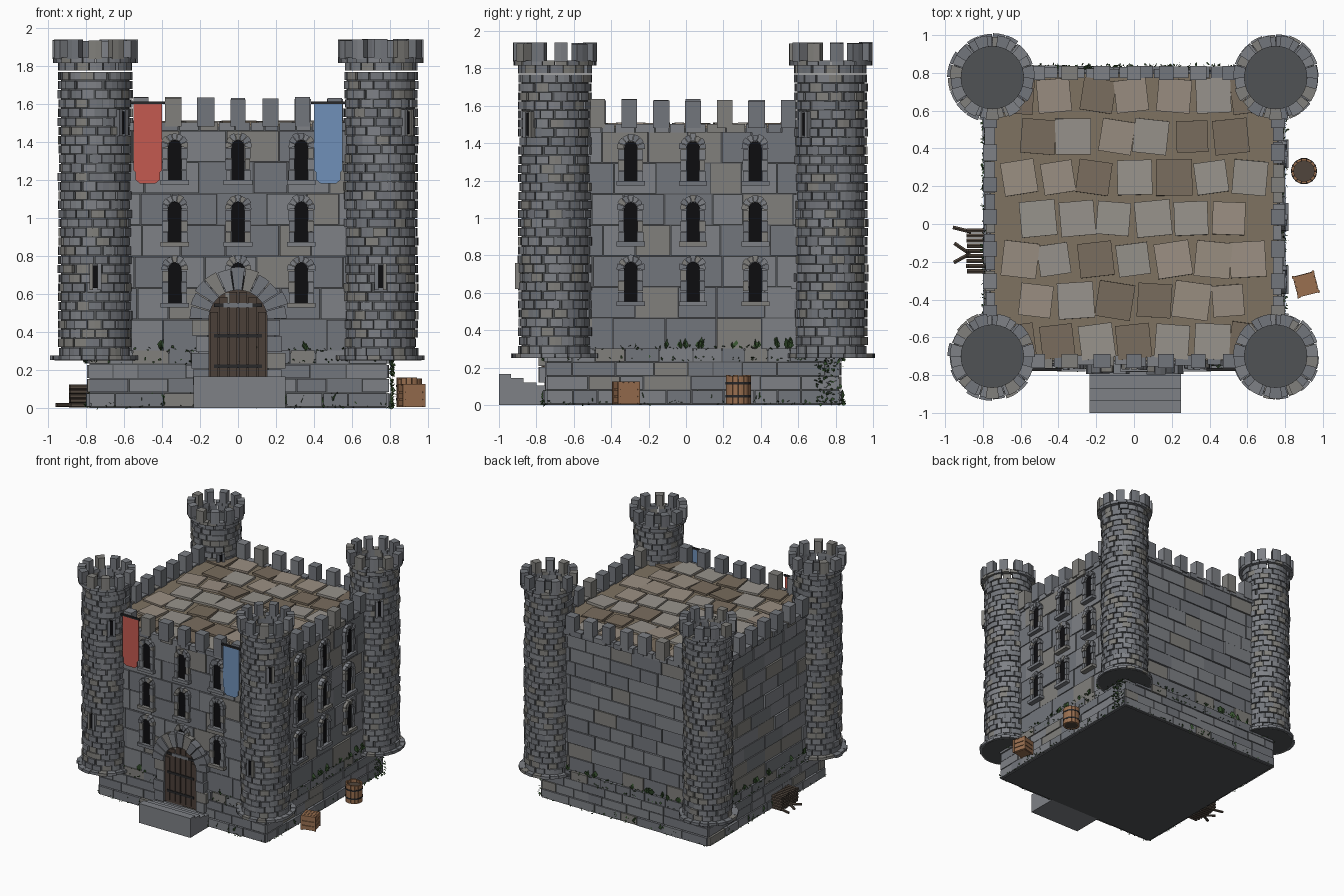
import bpy, bmesh, random
from math import sin, cos, pi, radians
from mathutils import Matrix, Vector

if "Cube" in bpy.data.objects:
    bpy.data.objects.remove(bpy.data.objects["Cube"])

random.seed(7)
R = random.uniform
CY = 0.0375            # centre of the keep in y
COLORS = {
    'stone_a': (.17, .18, .20), 'stone_b': (.21, .22, .24), 'stone_c': (.22, .215, .20),
    'dark': (.08, .085, .09), 'black': (.004, .004, .005), 'roof': (.21, .17, .12),
    'slab_a': (.32, .27, .22), 'slab_b': (.31, .29, .26), 'slab_c': (.19, .15, .11),
    'red': (.55, .10, .08), 'blue': (.16, .28, .48), 'wood': (.32, .16, .08),
    'door': (.07, .05, .04), 'log': (.08, .06, .045), 'iron': (.02, .02, .022),
    'leaf': (.04, .09, .03)}
MATS = {}
for n, c in COLORS.items():
    MATS[n] = bpy.data.materials.new(n)
    MATS[n].diffuse_color = (*c, 1)
NAMES = list(COLORS)
STONE = ['stone_a', 'stone_a', 'stone_b', 'stone_b', 'stone_c']
I = Matrix.Identity(4)


class Part:
    """Collects prisms into one named mesh object."""
    def __init__(self, name):
        self.name, self.bm = name, bmesh.new()

    def prism(self, pts, w0, w1, M=I, mat=None):
        mat = NAMES.index(mat or random.choice(STONE))
        a = [self.bm.verts.new(M @ Vector((u, v, w0))) for u, v in pts]
        b = [self.bm.verts.new(M @ Vector((u, v, w1))) for u, v in pts]
        n = len(pts)
        fs = [self.bm.faces.new(a[::-1]), self.bm.faces.new(b)]
        fs += [self.bm.faces.new((a[i], a[(i + 1) % n], b[(i + 1) % n], b[i])) for i in range(n)]
        for f in fs:
            f.material_index = mat

    def box(self, u0, u1, v0, v1, w0, w1, M=I, mat=None):
        self.prism([(u0, v0), (u1, v0), (u1, v1), (u0, v1)], w0, w1, M, mat)

    def disc(self, r, w0, w1, M=I, mat=None, n=24):
        self.prism([(r * cos(2 * pi * i / n), r * sin(2 * pi * i / n)) for i in range(n)], w0, w1, M, mat)

    def wedge(self, r0, r1, a0, a1, w0, w1, M=I, mat=None):
        am = (a0 + a1) / 2
        p = [(r * cos(a), r * sin(a)) for r, a in
             ((r0, a0), (r1, a0), (r1, am), (r1, a1), (r0, a1), (r0, am))]
        self.prism(p, w0, w1, M, mat)

    def leaf(self, p, s, d):
        side = Vector((R(-1, 1), R(-1, 1), R(-.5, .5))).normalized() * s * .4
        p, d = Vector(p), Vector(d) * s
        f = self.bm.faces.new([self.bm.verts.new(q) for q in (p, p + d * .5 + side, p + d, p + d * .5 - side)])
        f.material_index = NAMES.index('leaf')

    def done(self):
        me = bpy.data.meshes.new(self.name)
        bmesh.ops.recalc_face_normals(self.bm, faces=self.bm.faces[:])
        self.bm.to_mesh(me)
        for n in NAMES:
            me.materials.append(MATS[n])
        ob = bpy.data.objects.new(self.name, me)
        bpy.context.collection.objects.link(ob)


def T(x, y, z, rz=0):
    return Matrix.Translation((x, y, z)) @ Matrix.Rotation(rz, 4, 'Z')


def face(i):
    """Wall frame: u along the wall, v up, w outward (0 front, 1 right, 2 back, 3 left)."""
    return T(0, CY, 0, i * pi / 2) @ Matrix.Rotation(pi / 2, 4, 'X')


def course(part, M, half, z0, z1, depth, wmin, wmax, proud):
    u = -half
    while u < half - .01:
        e = u + R(wmin, wmax)
        if e > half - wmin * .6:
            e = half
        part.box(u + .003, e - .003, z0 + .003, z1 - .003, depth - .04, depth + R(*proud), M)
        u = e


def arch(hw, z0, zs, n=8):
    return [(-hw, z0), (hw, z0)] + [(hw * cos(pi * i / n), zs + hw * sin(pi * i / n)) for i in range(n + 1)]


# keep walls, with bigger blocks on the two window sides
p = Part('keep_walls')
p.box(-.765, .765, -.765, .765, .2, 1.48, T(0, CY, 0), 'dark')
for i in range(4):
    rows = 7 if i < 2 else 10
    h = 1.16 / rows
    for r in range(rows):
        course(p, face(i), .765, .3 + r * h, .3 + (r + 1) * h, .765, .16, .29, (.004, .018))
p.done()

# plinth and ledge
p = Part('plinth')
p.box(-.78, .78, -.78, .78, 0, .29, T(0, CY, 0), 'dark')
for i in range(4):
    for r in range(3):
        course(p, face(i), .785, .005 + r * .075, .08 + r * .075, .785, .12, .26, ((.008, .018) if r == 0 else (0, .01)))
    course(p, face(i), .785, .23, .305, .785, .1, .2, (-.005, .012))
p.done()

# parapet course and merlons
p = Part('battlements')
for i in range(4):
    M = face(i)
    course(p, M, .78, 1.455, 1.505, .775, .07, .12, (.005, .025))
    for k in range(-3, 4):
        w = .042 + R(-.004, .004)
        p.box(k * .17 - w, k * .17 + w, 1.48, 1.63 + R(-.008, .006), .725, .80, M)
p.done()

# roof with loose slabs
p = Part('roof')
p.box(-.76, .76, -.76, .76, 1.47, 1.49, T(0, CY, 0), 'roof')
for r in range(7):
    n = 6 if r % 2 else 7
    for k in range(n):
        x, y = (k - (n - 1) / 2) * .205 + R(-.015, .015), .68 - r * .217
        s = R(.082, .097)
        M = T(x, y, 1.485, R(-.16, .16)) @ Matrix.Rotation(R(-.05, .05), 4, 'X')
        p.box(-s, s, -s, s, 0, .022, M, random.choice(['slab_a', 'slab_b', 'slab_b', 'slab_c', 'slab_a']))
p.done()

# four round corner towers
for name, x, y in (('front_left', -.75, -.70), ('front_right', .75, -.70),
                   ('back_left', -.75, .775), ('back_right', .75, .775)):
    p = Part(name + '_tower')
    M = T(x, y, 0)
    p.disc(.18, .25, 1.76, M, 'dark')
    p.disc(.215, .25, .262, M, 'dark')
    for k in range(20):                       # foot ring
        p.wedge(.16, R(.222, .24), k * pi / 10 + .01, (k + 1) * pi / 10 - .01, .252, .275, M)
    for r in range(32):                       # brick courses
        z, off = .27 + r * .0484, (r % 2) * .19 + R(-.05, .05)
        for k in range(16):
            a = off + k * pi / 8 + R(-.03, .03)
            p.wedge(.165, R(.184, .2), a + .02, a + pi / 8 - .02, z + .003, z + .046, M)
    for k in range(20):                       # cap ring
        p.wedge(.165, R(.214, .225), k * pi / 10 + .01, (k + 1) * pi / 10 - .01, 1.815, 1.842, M)
    for k in range(11):                       # merlons
        a = k * 2 * pi / 11 - pi / 2
        p.wedge(.165, .225, a - .16, a + .16, 1.835, 1.935 + R(-.005, .005), M)
    for a, z in ((0, .62), (pi / 4, 1.43)):   # arrow slits
        S = T(x, y, 0, a) @ Matrix.Rotation(pi / 2, 4, 'X')
        p.box(-.012, .012, z + .01, z + .13, .18, .203, S, 'black')
        for s in (-1, 1):
            p.box(s * .022 - .01, s * .022 + .01, z, z + .14, .17, .213, S)
    p.done()

# arched windows on front and right
p = Part('windows')
for i in (0, 1):
    for k in (-1, 0, 1):
        for z in (.55, .87, 1.195):
            M = face(i) @ Matrix.Translation((k * .333, z, 0))
            p.prism(arch(.035, 0, .18), .76, .787, M, 'black')
            for s in (-1, 1):
                for j in range(3):
                    c, w = s * .05, R(.014, .018)
                    p.box(c - w, c + w, j * .058, j * .058 + .055, .76, R(.797, .807), M)
            for j in range(7):
                a = -.1 + j * (pi + .2) / 7
                p.wedge(.036, R(.066, .077), a + .02, a + (pi + .2) / 7 - .02, .76, R(.798, .812),
                        M @ Matrix.Translation((0, .18, 0)))
            p.box(-.075, .075, -.022, .003, .76, .818, M)
p.done()

# door with planks, straps and stone surround
M = face(0)
p = Part('door')
p.prism(arch(.155, .12, .467, 14), .77, .803, M, 'door')
for k in range(6):
    c = -.125 + k * .05
    p.box(c - .021, c + .021, .14, .467 + (.15 ** 2 - (abs(c) + .02) ** 2) ** .5, .8, .811, M, 'door')
for z in (.22, .38, .54):
    p.box(-.125, .125, z - .01, z + .01, .8, .816, M, 'iron')
p.done()
p = Part('door_surround')
for k in range(11):
    a = k * pi / 11
    p.wedge(.153, R(.25, .28), a + .012, a + pi / 11 - .012, .76, R(.82, .835), M @ Matrix.Translation((0, .467, 0)))
for s in (-1, 1):
    for j in range(4):
        w = R(.03, .05)
        c = s * (.153 + w)
        p.box(c - w, c + w, .12 + j * .087, .12 + j * .087 + .083, .76, R(.818, .83), M)
p.done()

# entrance steps
p = Part('entrance_steps')
for y0, y1, z in ((-1, -.935, .165), (-.935, -.87, .145), (-.87, -.80, .12), (-.80, -.74, .105)):
    p.box(-.235, .25, y0, y1, 0, z, mat='stone_b')
p.done()

# banners on rods
for name, s, col in (('red_banner', -1, 'red'), ('blue_banner', 1, 'blue')):
    p = Part(name)
    c = s * .475
    p.prism([(c - .075, 1.6), (c - .075, 1.25), (c - .065, 1.24), (c - .065, 1.2), (c - .04, 1.18), (c + .04, 1.18),
             (c + .065, 1.2), (c + .065, 1.24), (c + .075, 1.25), (c + .075, 1.6)], .805, .811, M, col)
    p.box(c - .09, c + .09, 1.598, 1.612, .80, .816, M, 'iron')
    p.done()

# slatted crate
p = Part('crate')
C = T(.91, -.32, 0, .25)
p.box(-.05, .05, -.05, .05, .005, .12, C, 'wood')
for i in range(4):
    F = C @ Matrix.Rotation(i * pi / 2, 4, 'Z') @ Matrix.Rotation(pi / 2, 4, 'X')
    for j in range(3):
        p.box(-.058, .058, .01 + j * .038, .042 + j * .038, .05, .057, F, 'wood')
    p.box(-.06, -.045, .005, .125, .05, .062, F, 'wood')
for j in range(4):
    p.box(-.058, .058, -.057 + j * .029, -.032 + j * .029, .118, .126, C, 'wood')
p.done()

# barrel of upright staves
p = Part('barrel')
C = T(.9, .28, 0)
p.disc(.056, .01, .135, C, 'log', 14)
for k in range(14):
    a = k * pi / 7
    p.wedge(.054, .067, a + .02, a + pi / 7 - .02, .005, .158 + R(-.006, .004), C, 'wood')
for z in (.04, .11):
    p.disc(.07, z, z + .012, C, 'iron', 14)
p.done()

# firewood stack and loose logs
p = Part('firewood')
for r in range(5):
    for k in range(9):
        L = T(-.835 + R(-.006, .006), -.25 + k * .027, .014 + r * .024) @ Matrix.Rotation(pi / 2, 4, 'Y')
        p.disc(.0125, -.048, .048, L, 'log', 6)
for y, a in ((-.03, -.25), (-.13, -.6), (-.18, .5)):
    p.disc(.011, -.05, .05, T(-.91, y, .015, a) @ Matrix.Rotation(pi / 2, 4, 'Y'), 'log', 6)
p.done()

# moss, grass tufts and a corner vine
p = Part('greenery')
for i in range(4):
    F = face(i)
    for z, n in ((.012, 90), (.245, 60), (.305, 60)):
        for k in range(n):
            q = F @ Vector((R(-.78, .78), z + R(-.01, .01), .795 + R(-.005, .008)))
            p.leaf(q, R(.012, .024), Vector((R(-1, 1), R(-1, 1), R(-.2, 1))).normalized())
    for k in range(16):
        u, z = R(-.55, .55), random.choice((.02, .3))
        for j in range(4):
            p.leaf(F @ Vector((u, z, .788)), R(.03, .065), (R(-.3, .3), R(-.3, .3), 1))
for k in range(110):
    q = (.797 + R(0, .015), R(.7, .83), R(.01, .25))
    p.leaf(q, R(.015, .03), Vector((R(0, 1), R(-1, 1), R(-1, .6))).normalized())
p.done()

for m in bpy.data.materials:
    if m.users and not m.is_grease_pencil:
        m.use_nodes = True
        m.node_tree.nodes["Principled BSDF"].inputs["Base Color"].default_value = m.diffuse_color
